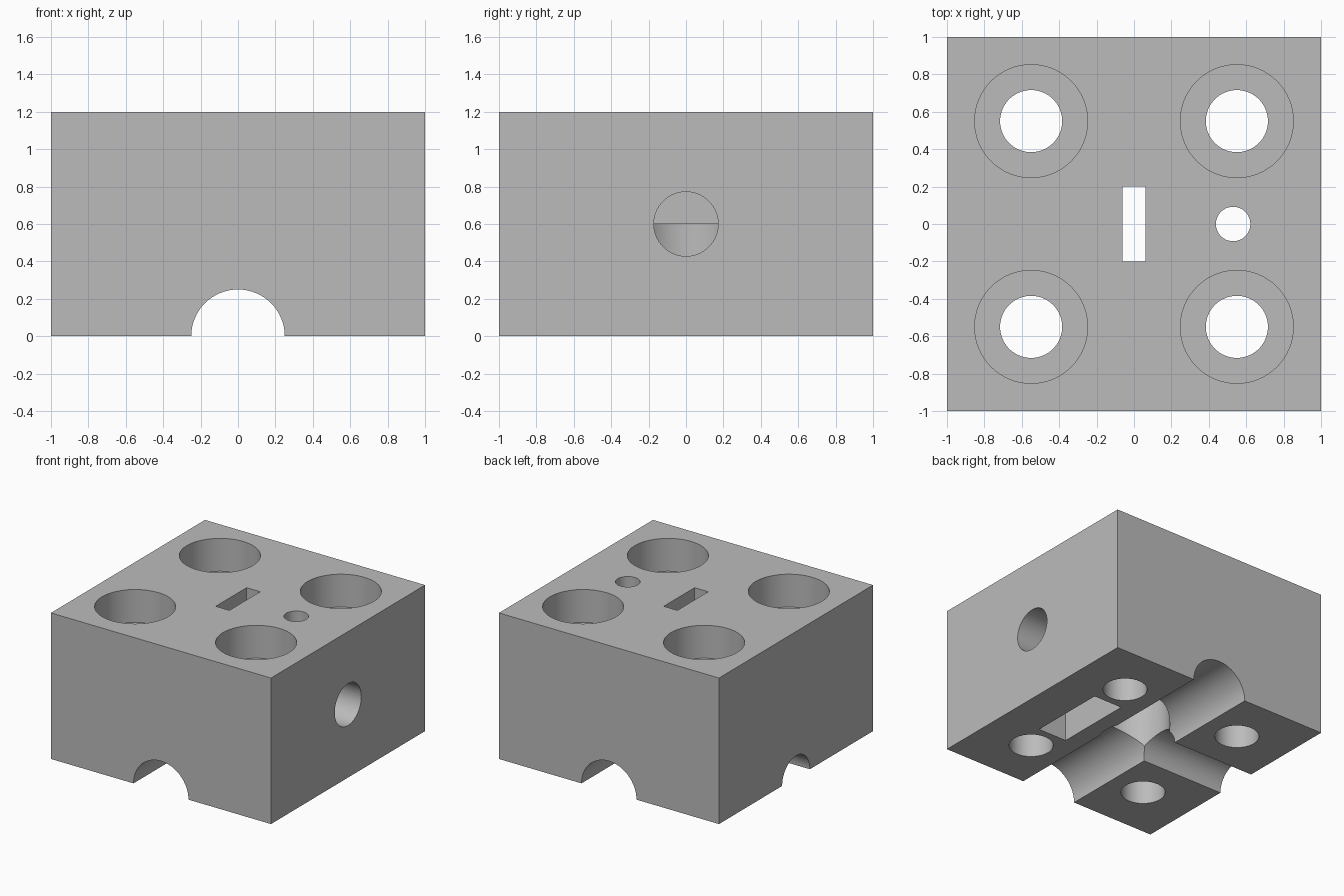
import bpy, math

cube = bpy.data.objects.get("Cube")
if cube:
    bpy.data.objects.remove(cube)

grey = bpy.data.materials.new("plain_grey")
grey.use_nodes = True
colour = (0.5, 0.5, 0.5, 1)
grey.diffuse_color = colour
grey.node_tree.nodes["Principled BSDF"].inputs["Base Color"].default_value = colour


def box(name, low, high):
    """Box between two corners."""
    centre = [(a + b) / 2 for a, b in zip(low, high)]
    bpy.ops.mesh.primitive_cube_add(size=1, location=centre)
    obj = bpy.context.object
    obj.name = name
    obj.scale = [b - a for a, b in zip(low, high)]
    bpy.ops.object.transform_apply(location=False, rotation=False, scale=True)
    obj.data.materials.append(grey)
    return obj


def rod(name, radius, start, end, axis):
    """Cylinder along an axis, from start to end, both points on that axis."""
    centre = [(a + b) / 2 for a, b in zip(start, end)]
    turn = {"x": (0, math.pi / 2, 0), "y": (math.pi / 2, 0, 0), "z": (0, 0, 0)}[axis]
    bpy.ops.mesh.primitive_cylinder_add(vertices=64, radius=radius,
                                        depth=math.dist(start, end),
                                        location=centre, rotation=turn)
    obj = bpy.context.object
    obj.name = name
    obj.data.materials.append(grey)
    return obj


block = box("block", (-1, -1, 0), (1, 1, 1.2))
cutters = []

# Counterbored bolt holes in the four corners
for x in (-0.55, 0.55):
    for y in (-0.55, 0.55):
        cutters.append(rod("bolt_bore", 0.166, (x, y, -0.1), (x, y, 1.1), "z"))
        cutters.append(rod("bolt_counterbore", 0.302, (x, y, 0.93), (x, y, 1.3), "z"))

# Round channels in the underside
cutters.append(rod("long_channel", 0.25, (0, -1.1, 0), (0, 1.1, 0), "y"))
cutters.append(rod("side_channel", 0.18, (-1.1, 0, 0), (0, 0, 0), "x"))

# Key slot in the top, opening into a round pocket
cutters.append(box("key_slot", (-0.062, -0.2, 0.1), (0.062, 0.2, 1.3)))
cutters.append(rod("key_pocket", 0.27, (0, 0, -0.1), (0, 0, 0.6), "z"))

# Nut pocket from below, with a release hole above and a screw hole from the side
cutters.append(box("nut_pocket", (0.4, -0.325, -0.1), (0.66, 0.325, 0.925)))
cutters.append(rod("release_hole", 0.092, (0.53, 0, 0.8), (0.53, 0, 1.3), "z"))
cutters.append(rod("screw_hole", 0.172, (0, 0, 0.6), (1.1, 0, 0.6), "x"))

for cutter in cutters:
    cut = block.modifiers.new(cutter.name, "BOOLEAN")
    cut.operation = "DIFFERENCE"
    cut.solver = "EXACT"
    cut.object = cutter

# Bake the cuts, then drop the cutters
bpy.ops.object.select_all(action="DESELECT")
block.select_set(True)
bpy.context.view_layer.objects.active = block
for name in [m.name for m in block.modifiers]:
    bpy.ops.object.modifier_apply(modifier=name)
for cutter in cutters:
    bpy.data.objects.remove(cutter)
bpy.ops.object.shade_smooth_by_angle(angle=math.radians(30))
